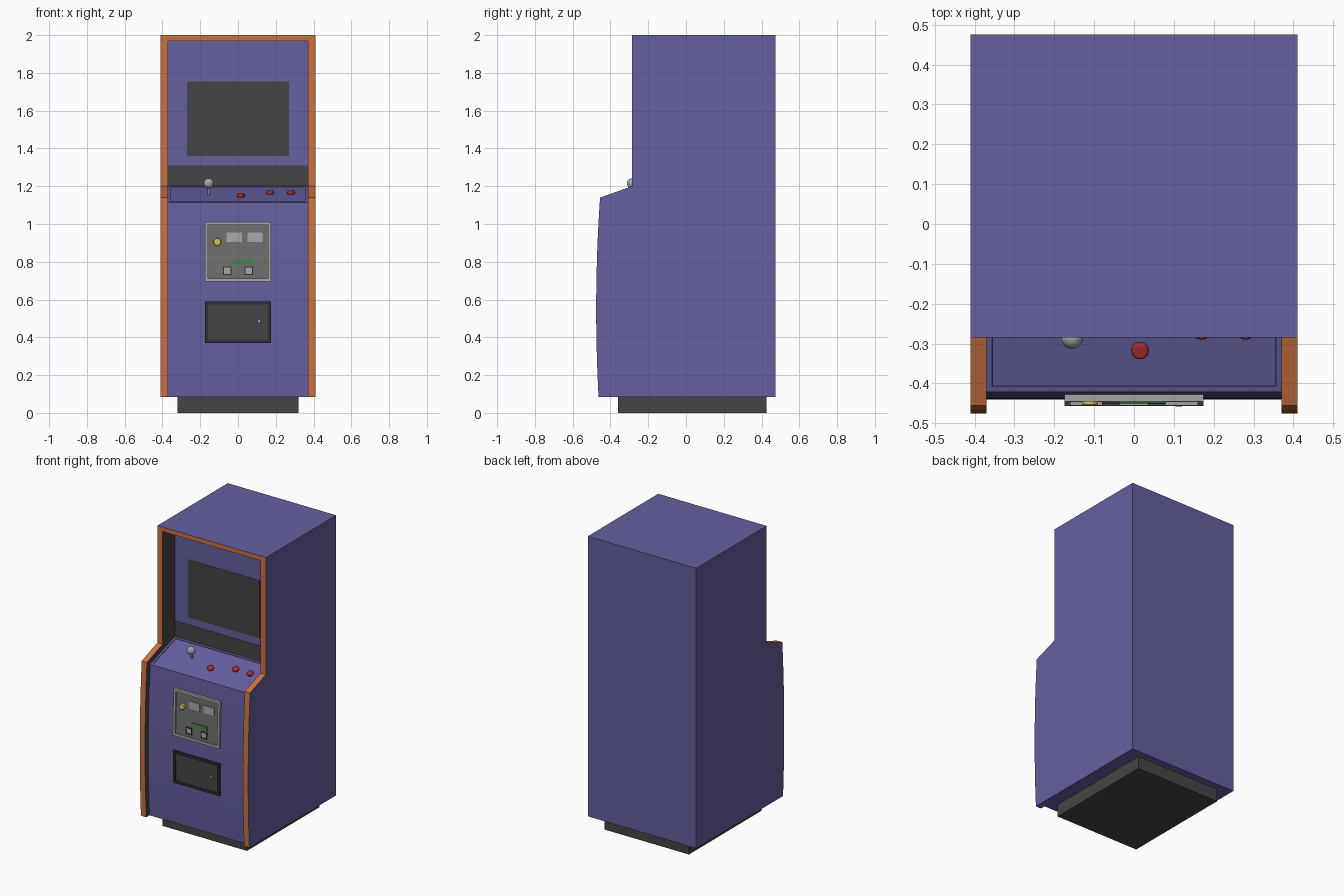
import bpy, bmesh, math
from mathutils import Vector

if "Cube" in bpy.data.objects:
    bpy.data.objects.remove(bpy.data.objects["Cube"])


def mat(name, r, g, b):
    m = bpy.data.materials.new(name)
    m.diffuse_color = (r, g, b, 1)
    m.use_nodes = True
    m.node_tree.nodes["Principled BSDF"].inputs["Base Color"].default_value = m.diffuse_color
    return m


PURPLE = mat("purple", 0.13, 0.115, 0.35)
ORANGE = mat("orange_trim", 0.60, 0.17, 0.055)
DARK = mat("charcoal", 0.06, 0.06, 0.06)
BLACK = mat("black", 0.03, 0.03, 0.03)
LIGHT = mat("light_grey", 0.38, 0.38, 0.38)
MID = mat("mid_grey", 0.16, 0.16, 0.16)
RED = mat("red", 0.45, 0.03, 0.03)
YELLOW = mat("yellow", 0.65, 0.55, 0.08)
GREEN = mat("green", 0.06, 0.22, 0.08)


def finish(bm, name, mats):
    me = bpy.data.meshes.new(name)
    bm.normal_update()
    bm.to_mesh(me)
    bm.free()
    ob = bpy.data.objects.new(name, me)
    bpy.context.collection.objects.link(ob)
    for m in mats:
        me.materials.append(m)
    return ob


def extrude_profile(pts, x0, x1):
    """Solid from a (y, z) outline, spanning x0 to x1."""
    bm = bmesh.new()
    face = bm.faces.new([bm.verts.new((x0, y, z)) for y, z in pts])
    ext = bmesh.ops.extrude_face_region(bm, geom=[face])
    bmesh.ops.translate(bm, vec=(x1 - x0, 0, 0),
                        verts=[v for v in ext["geom"] if isinstance(v, bmesh.types.BMVert)])
    bmesh.ops.recalc_face_normals(bm, faces=bm.faces)
    return bm


def recess(bm, face, border, depth):
    """Leave a flat border and sink the middle of a face."""
    bmesh.ops.inset_region(bm, faces=[face], thickness=border)
    bmesh.ops.inset_region(bm, faces=[face], thickness=0.001, depth=-depth)


def bulge(z):
    """Curved front edge of the side panels."""
    p = ((1.14, -0.455), (0.65, -0.475), (0.085, -0.463))
    return sum(yi * math.prod((z - zj) / (zi - zj) for zj, _ in p if zj != zi) for zi, yi in p)


INSET = 0.035
BOTTOM = 0.085


def curve(top, offset, n=12):
    zs = [top + (BOTTOM - top) * i / n for i in range(n + 1)]
    return [(bulge(z) + offset, z) for z in zs]


# Side panels: orange front edge, dark inner face
side = [(0.475, BOTTOM), (0.475, 2), (-0.285, 2), (-0.285, 1.2)] + curve(1.14, 0)
for label, s in (("left", -1), ("right", 1)):
    bm = extrude_profile(side, s * 0.37, s * 0.41)
    for f in bm.faces:
        if f.normal.x * s < -0.5:
            f.material_index = 2
        elif abs(f.normal.x) < 0.5 and f.calc_center_median().y < -0.28:
            f.material_index = 1
    finish(bm, label + "_side_panel", (PURPLE, ORANGE, DARK))

# Cabinet body between the sides, with sunken control deck
DECK_Y, DECK_Z, BACK_Y, BACK_Z = bulge(1.115) + INSET, 1.115, -0.15, 1.203
body = [(0.475, BOTTOM), (0.475, 2), (-0.285, 2), (-0.285, 1.97),
        (BACK_Y, 1.97), (BACK_Y, BACK_Z)] + curve(DECK_Z, INSET)
bm = extrude_profile(body, -0.37, 0.37)
for f in list(bm.faces):
    c = f.calc_center_median()
    if c.z > 1.97 and c.y < -0.28:
        f.material_index = 1
    elif f.normal.z < -0.9 and c.z > 1.9:
        f.material_index = 2
    elif f.normal.z > 0.8 and c.z < 1.3:
        deck = f
recess(bm, deck, 0.02, 0.004)
finish(bm, "cabinet_body", (PURPLE, ORANGE, DARK))


def box(name, x0, x1, y0, y1, z0, z1, m):
    bm = extrude_profile([(y0, z0), (y1, z0), (y1, z1), (y0, z1)], x0, x1)
    return finish(bm, name, (m,))


# Plinth, screen and dark strip below it
box("plinth", -0.32, 0.32, -0.36, 0.425, 0, 0.09, DARK)
box("screen", -0.27, 0.27, BACK_Y - 0.002, BACK_Y + 0.01, 1.36, 1.755, DARK)
box("lower_screen_strip", -0.37, 0.37, BACK_Y - 0.002, BACK_Y + 0.01, 1.195, 1.31, DARK)


def door_part(name, door, x0, x1, z0, z1, d0, d1, m, inner=None, border=0.02, sink=0.01):
    """Box lying on the tilted plane of a door; depths are measured outward."""
    a, b = door
    def y(z, d):
        return bulge(a) + (bulge(b) - bulge(a)) * (z - a) / (b - a) + INSET - d
    bm = extrude_profile([(y(z0, d1), z0), (y(z0, d0), z0), (y(z1, d0), z1), (y(z1, d1), z1)], x0, x1)
    if inner:
        front = min(bm.faces, key=lambda f: f.normal.y)
        recess(bm, front, border, sink)
        front.material_index = 1
    return finish(bm, name, (m, inner or m))


def disc(name, loc, r, h, tilt, m, bevel=0.003, sides=24):
    bpy.ops.mesh.primitive_cylinder_add(vertices=sides, radius=r, depth=h, location=loc, rotation=(tilt, 0, 0))
    ob = bpy.context.object
    ob.name = name
    ob.data.materials.append(m)
    bpy.ops.object.shade_smooth_by_angle()
    mod = ob.modifiers.new("bevel", "BEVEL")
    mod.width, mod.segments, mod.limit_method = bevel, 2, "ANGLE"
    return ob


# Coin door with slots, badge bar and return cups
COIN = (0.695, 1.01)
door_part("coin_door", COIN, -0.175, 0.175, *COIN, -0.015, 0.017, LIGHT, MID, 0.022, 0.009)
for i, x in enumerate((-0.06, 0.05)):
    door_part(f"coin_slot_plate_{i}", COIN, x, x + 0.08, 0.905, 0.955, 0, 0.014, LIGHT)
for i, x in enumerate((-0.08, 0.034)):
    door_part(f"coin_return_{i}", COIN, x, x + 0.045, 0.73, 0.775, 0, 0.015, BLACK, LIGHT, 0.007, 0.003)
door_part("green_bar", COIN, -0.04, 0.08, 0.785, 0.815, 0, 0.014, GREEN)
disc("coin_lock", (-0.11, bulge(0.9) + INSET - 0.01, 0.905), 0.02, 0.022, math.pi / 2, YELLOW)

# Lower cash door with knob
CASH = (0.37, 0.59)
door_part("cash_door", CASH, -0.175, 0.175, *CASH, -0.015, 0.014, BLACK, DARK, 0.023, 0.007)
disc("cash_door_knob", (0.112, bulge(0.485) + INSET - 0.01, 0.485), 0.01, 0.014, math.pi / 2, LIGHT, 0.002, 16)

# Controls standing on the sloped deck
TILT = math.atan2(BACK_Z - DECK_Z, BACK_Y - DECK_Y)


def on_deck(x, y, h):
    z = DECK_Z + (y - DECK_Y) * math.tan(TILT)
    return Vector((x, y, z)) + Vector((0, -math.sin(TILT), math.cos(TILT))) * h


for i, (x, y) in enumerate(((0.015, -0.317), (0.17, -0.268), (0.28, -0.268))):
    disc(f"button_{i}", on_deck(x, y, 0.003), 0.021, 0.018, TILT, RED, 0.005)

disc("joystick_shaft", on_deck(-0.155, -0.275, 0.018), 0.007, 0.05, TILT, LIGHT, 0.001, 16)
bpy.ops.mesh.primitive_uv_sphere_add(segments=24, ring_count=14, radius=0.027, location=(-0.155, -0.286, 1.215))
ball = bpy.context.object
ball.name = "joystick_ball"
ball.data.materials.append(LIGHT)
bpy.ops.object.shade_smooth()
